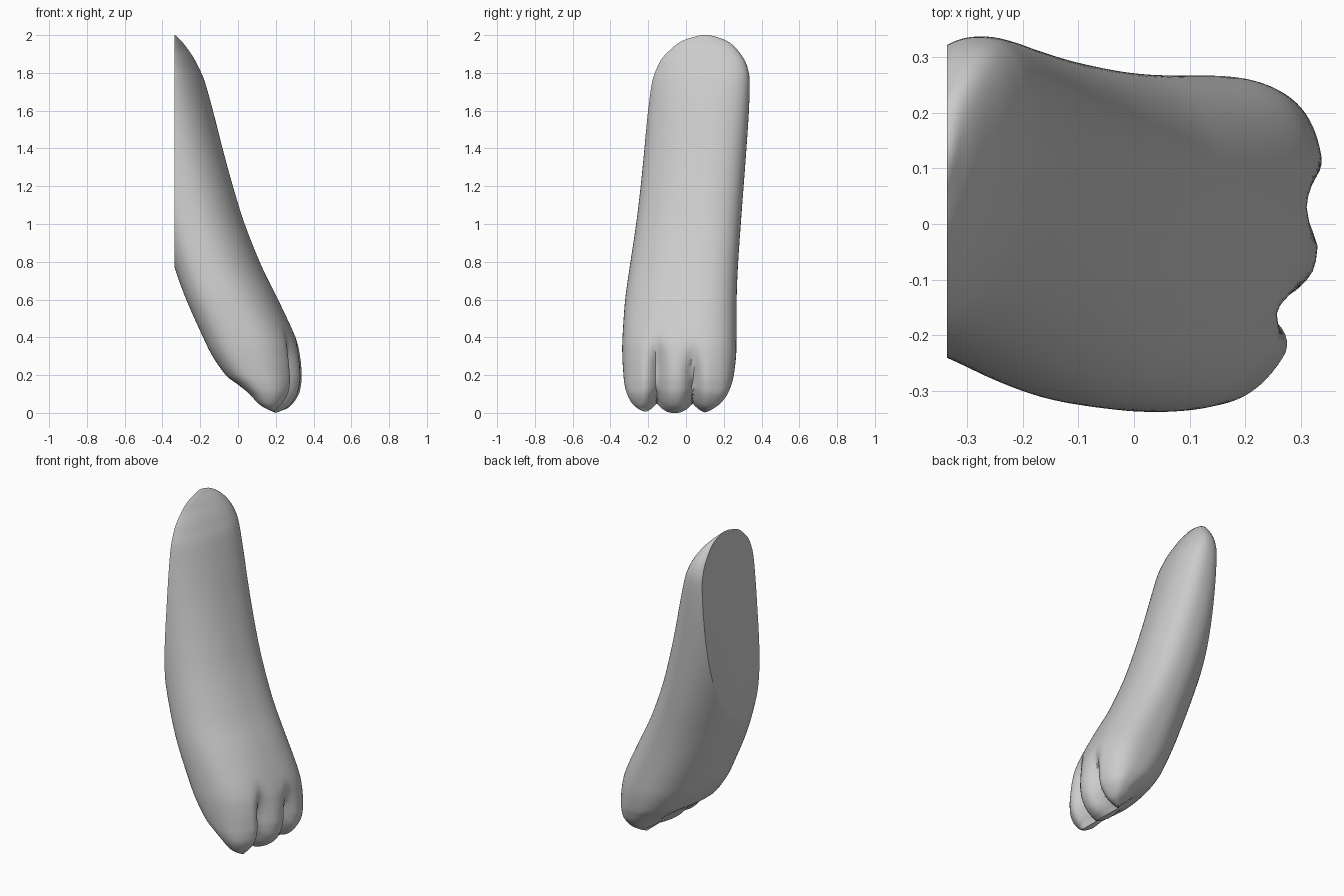
import bpy, bmesh
from math import sin, cos, pi, copysign

cube = bpy.data.objects.get("Cube")
if cube:
    bpy.data.objects.remove(cube)

CUT_X = -0.336
SIDES = 128
STEPS = 5
# Toe gaps: position across the foot, height where the crease fades out
TOE_GAPS = ((-0.155, 0.46), (0.035, 0.41))

grey = bpy.data.materials.new("plain grey")
grey.use_nodes = True
grey.diffuse_color = (0.6, 0.6, 0.6, 1)
grey.node_tree.nodes["Principled BSDF"].inputs["Base Color"].default_value = (0.6, 0.6, 0.6, 1)

# Limb cross-sections: height, back x, front x, low y, high y
sections = [
    (0.00, 0.20, 0.20, -0.21, 0.10),
    (0.02, 0.15, 0.255, -0.25, 0.14),
    (0.05, 0.105, 0.29, -0.285, 0.182),
    (0.10, 0.06, 0.32, -0.312, 0.22),
    (0.15, 0.00, 0.332, -0.325, 0.24),
    (0.20, -0.06, 0.336, -0.331, 0.253),
    (0.30, -0.13, 0.327, -0.337, 0.265),
    (0.40, -0.18, 0.30, -0.336, 0.267),
    (0.60, -0.27, 0.208, -0.322, 0.268),
    (0.78, -0.336, 0.12, -0.297, 0.275),
    (1.00, -0.40, 0.032, -0.264, 0.29),
    (1.20, -0.45, -0.03, -0.24, 0.305),
    (1.40, -0.48, -0.085, -0.22, 0.32),
    (1.60, -0.49, -0.136, -0.203, 0.333),
    (1.75, -0.48, -0.178, -0.188, 0.337),
    (1.82, -0.46, -0.207, -0.17, 0.328),
    (1.88, -0.44, -0.238, -0.145, 0.303),
    (1.94, -0.41, -0.278, -0.093, 0.255),
    (1.975, -0.39, -0.308, -0.045, 0.205),
    (2.00, -0.38, -0.334, 0.03, 0.13),
    (2.01, -0.36, -0.36, 0.05, 0.11),
]


def clamp(t):
    return min(1, max(0, t))


def smooth(t):
    t = clamp(t)
    return t * t * (3 - 2 * t)


def spline(a, b, c, d, t):
    """Smooth curve value between b and c."""
    return b + t / 2 * (c - a + t * (2 * a - 5 * b + 4 * c - d + t * (3 * (b - c) + d - a)))


def rounded(value, power):
    return copysign(abs(value) ** power, value)


# Smoothly interpolated sections
last = len(sections) - 1
profile = []
for k in range(last):
    four = [sections[min(last, max(0, k + o))] for o in (-1, 0, 1, 2)]
    for s in range(STEPS):
        profile.append([spline(*column, s / STEPS) for column in zip(*four)])
profile.append(sections[last])

# Limb skin: skewed ovals, a little boxier at the foot
bm = bmesh.new()
rings = []
for z, x0, x1, y0, y1 in profile:
    foot = smooth((0.8 - z) / 0.45)
    power = 2 / (2.25 + 0.25 * foot)
    deep, wide = (x1 - x0) / 2, (y1 - y0) / 2
    skew = min(0.2 - 0.05 * foot, 0.5 * abs(deep) / wide)
    reach = (deep ** 2 - (skew * wide) ** 2) ** 0.5
    ring = []
    for i in range(SIDES):
        a = 2 * pi * i / SIDES
        across = wide * rounded(sin(a), power)
        x = (x0 + x1) / 2 + reach * rounded(cos(a), power) + skew * across
        ring.append(bm.verts.new((x, (y0 + y1) / 2 + across, z)))
    rings.append(ring)
for low, high in zip(rings, rings[1:]):
    for i in range(SIDES):
        j = (i + 1) % SIDES
        bm.faces.new((low[i], low[j], high[j], high[i]))
bmesh.ops.remove_doubles(bm, verts=bm.verts, dist=0.0004)

# Creases that part the three toes, in front and underneath
for v in bm.verts:
    x, y, z = v.co
    for gap, top in TOE_GAPS:
        near = clamp(1 - abs(y - gap) / 0.085) ** 2
        v.co.x -= 0.075 * near * smooth((top - z) / 0.24) * smooth((x - 0.1) / 0.14)
        v.co.z += 0.05 * near * smooth((0.2 - z) / 0.2)

# Flat closed inner side
bmesh.ops.bisect_plane(bm, geom=bm.verts[:] + bm.edges[:] + bm.faces[:],
                       plane_co=(CUT_X, 0, 0), plane_no=(-1, 0, 0), clear_outer=True)
bmesh.ops.holes_fill(bm, edges=[e for e in bm.edges if e.is_boundary], sides=0)
bmesh.ops.recalc_face_normals(bm, faces=bm.faces)

mesh = bpy.data.meshes.new("limb")
bm.to_mesh(mesh)
bm.free()
mesh.materials.append(grey)
limb = bpy.data.objects.new("limb", mesh)
bpy.context.collection.objects.link(limb)

bpy.ops.object.select_all(action="DESELECT")
limb.select_set(True)
bpy.context.view_layer.objects.active = limb
bpy.ops.object.shade_smooth_by_angle(angle=0.7)
